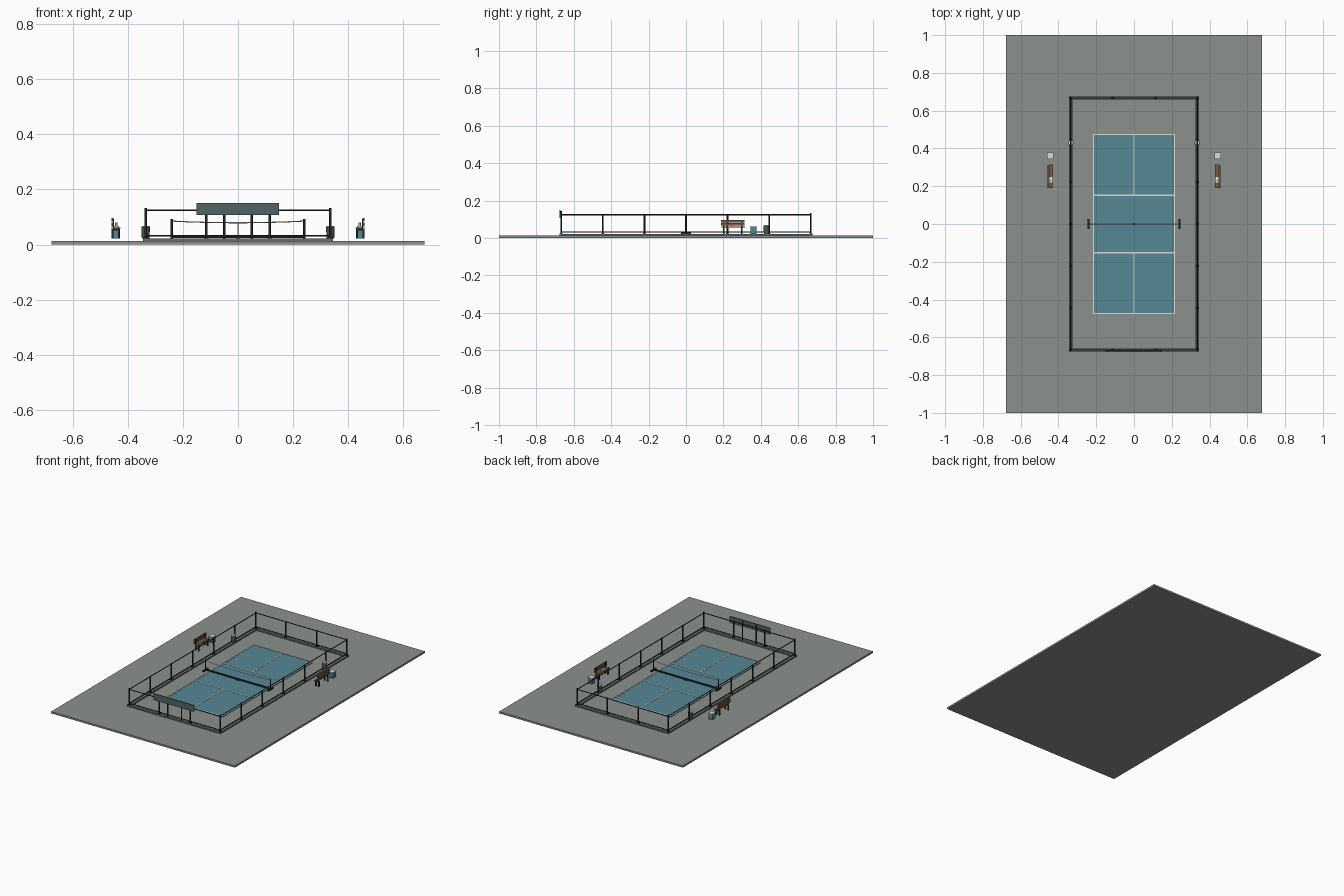
import bpy, math
from mathutils import Vector

if "Cube" in bpy.data.objects:
    bpy.data.objects.remove(bpy.data.objects["Cube"])

def mat(name, r, g, b):
    m = bpy.data.materials.new(name)
    m.diffuse_color = tuple((c / 255) ** 2.2 for c in (r, g, b)) + (1,)
    m.use_nodes = True
    m.node_tree.nodes["Principled BSDF"].inputs["Base Color"].default_value = m.diffuse_color
    return m

CONCRETE = mat("concrete grey", 138, 144, 140)
CURB = mat("curb grey", 104, 110, 108)
BLUE = mat("court blue", 86, 134, 148)
WHITE = mat("line white", 222, 222, 212)
METAL = mat("dark metal", 42, 48, 48)
PANEL = mat("sign green grey", 82, 100, 100)
WOOD = mat("bench wood", 122, 92, 64)
BIN = mat("bin grey", 78, 86, 88)

def finish(ob, name, m):
    ob.name = name
    ob.data.materials.clear()
    ob.data.materials.append(m)
    return ob

def box(name, m, x, y, z):
    """Box from (min, max) ranges on each axis."""
    me = bpy.data.meshes.new(name)
    v = [(a, b, c) for a in sorted(x) for b in sorted(y) for c in sorted(z)]
    f = [(0, 1, 3, 2), (4, 6, 7, 5), (0, 4, 5, 1), (2, 3, 7, 6), (0, 2, 6, 4), (1, 5, 7, 3)]
    me.from_pydata(v, [], f)
    ob = bpy.data.objects.new(name, me)
    bpy.context.collection.objects.link(ob)
    return finish(ob, name, m)

def cbox(name, m, c, s):
    return box(name, m, *[(c[i] - s[i] / 2, c[i] + s[i] / 2) for i in range(3)])

def rod(name, m, a, b, r, r2=None, sides=8):
    a, b = Vector(a), Vector(b)
    d = b - a
    bpy.ops.mesh.primitive_cone_add(vertices=sides, radius1=r, radius2=r if r2 is None else r2,
                                    depth=d.length, location=(a + b) / 2,
                                    rotation=d.to_track_quat('Z', 'Y').to_euler())
    ob = finish(bpy.context.object, name, m)
    bpy.ops.object.shade_smooth_by_angle(angle=math.radians(50))
    return ob

G = 0.012      # ground slab top
T = 0.021      # curb top
FX, FY = 0.335, 0.667

# Ground slab
box("ground_slab", CONCRETE, (-0.677, 0.677), (-1, 1), (0, G))

# Court surface and painted lines
CX, CY, K, L = 0.217, 0.477, 0.152, 0.006
box("court_surface", BLUE, (-CX, CX), (-CY, CY), (G, 0.017))
def line(name, x, y):
    box(name, WHITE, x, y, (0.016, 0.0185))
for s in (-1, 1):
    line("side_line", (s * CX, s * (CX - L)), (-CY, CY))
    line("base_line", (-CX + L, CX - L), (s * CY, s * (CY - L)))
    line("kitchen_line", (-CX + L, CX - L), (s * (K - L / 2), s * (K + L / 2)))
    line("centre_line", (-L / 2, L / 2), (s * (K + L / 2), s * (CY - L)))

# Fence curb, rails and posts
W = 0.009
for s in (-1, 1):
    box("side_curb", CURB, (s * (FX - W), s * (FX + W)), (-FY - W, FY + W), (G, T))
    box("end_curb", CURB, (-FX + W, FX - W), (s * (FY - W), s * (FY + W)), (G, T))
    for z in (0.032, 0.124):
        rod("side_rail", METAL, (s * FX, -FY, z), (s * FX, FY, z), 0.0028)
        rod("end_rail", METAL, (-FX, s * FY, z), (FX, s * FY, z), 0.0028)

def post(x, y, top=0.128):
    rod("fence_post", METAL, (x, y, T), (x, y, top), 0.0045)
    cbox("post_base", METAL, (x, y, T + 0.002), (0.016, 0.016, 0.004))

for s in (-1, 1):
    for i in range(-3, 4):
        post(s * FX, i * FY / 3, 0.132 if abs(i) == 3 else 0.128)
    for x in (-0.115, 0.115):
        post(x, s * FY)

# Front sign panel with two extra posts
box("sign_panel", PANEL, (-0.15, 0.148), (-0.677, -0.671), (0.107, 0.15))
for x in (-0.05, 0.05):
    rod("sign_post", METAL, (x, -FY, T), (x, -FY, 0.145), 0.004)

# Net: posts, feet, ground bar, sagging top tape and centre strap
NX = 0.24
for s in (-1, 1):
    rod("net_post", METAL, (s * NX, 0, 0.02), (s * NX, 0, 0.092), 0.004)
    cbox("net_foot", METAL, (s * NX, 0, 0.025), (0.01, 0.052, 0.009))
cbox("net_ground_bar", METAL, (0, 0, 0.028), (2 * NX, 0.007, 0.009))
cbox("net_centre_foot", METAL, (0, 0, 0.024), (0.012, 0.012, 0.008))
rod("net_centre_strap", WHITE, (0, 0, 0.028), (0, 0, 0.079), 0.0014, sides=6)
N = 8
pts = [(-NX + 2 * NX * i / N, 0, 0.079 + 0.006 * (2 * i / N - 1) ** 2) for i in range(N + 1)]
for a, b in zip(pts, pts[1:]):
    rod("net_top_tape", WHITE, a, b, 0.002, sides=6)

# Benches, towels, storage boxes and litter bins on both sides
B = 0.022
for s in (-1, 1):
    def X(a, b):
        return (s * a, s * b)
    for a in (0.428, 0.4395):
        box("bench_seat_slat", WOOD, X(a, a + 0.0105), (0.19, 0.315), (0.056, 0.062))
    for z in (0.066, 0.083):
        box("bench_back_slat", WOOD, X(0.453, 0.458), (0.187, 0.313), (z, z + 0.014))
    for y in (0.203, 0.297):
        for a in (0.43, 0.452):
            box("bench_leg", METAL, X(a, a + 0.006), (y - 0.004, y + 0.004), (B, 0.056))
        box("bench_crossbar", METAL, X(0.43, 0.458), (y - 0.004, y + 0.004), (0.051, 0.056))
        box("bench_back_support", METAL, X(0.450, 0.453), (y - 0.004, y + 0.004), (0.056, 0.094))
    box("folded_towel", WHITE, X(0.432, 0.449), (0.221, 0.248), (0.062, 0.068))
    rod("water_bottle", WHITE, (s * 0.442, 0.23, 0.066), (s * 0.442, 0.23, 0.08), 0.004)
    # Storage box with pale lid
    box("storage_box", BLUE, X(0.428, 0.458), (0.345, 0.377), (B, 0.058))
    box("storage_box_lid", WHITE, X(0.4265, 0.4595), (0.3435, 0.3785), (0.058, 0.062))
    # Round litter bin
    rod("litter_bin", BIN, (s * FX, 0.43, T), (s * FX, 0.43, 0.064), 0.014, 0.0155, 16)
    rod("litter_bin_lid", WHITE, (s * FX, 0.43, 0.064), (s * FX, 0.43, 0.068), 0.0155, 0.0125, 16)
